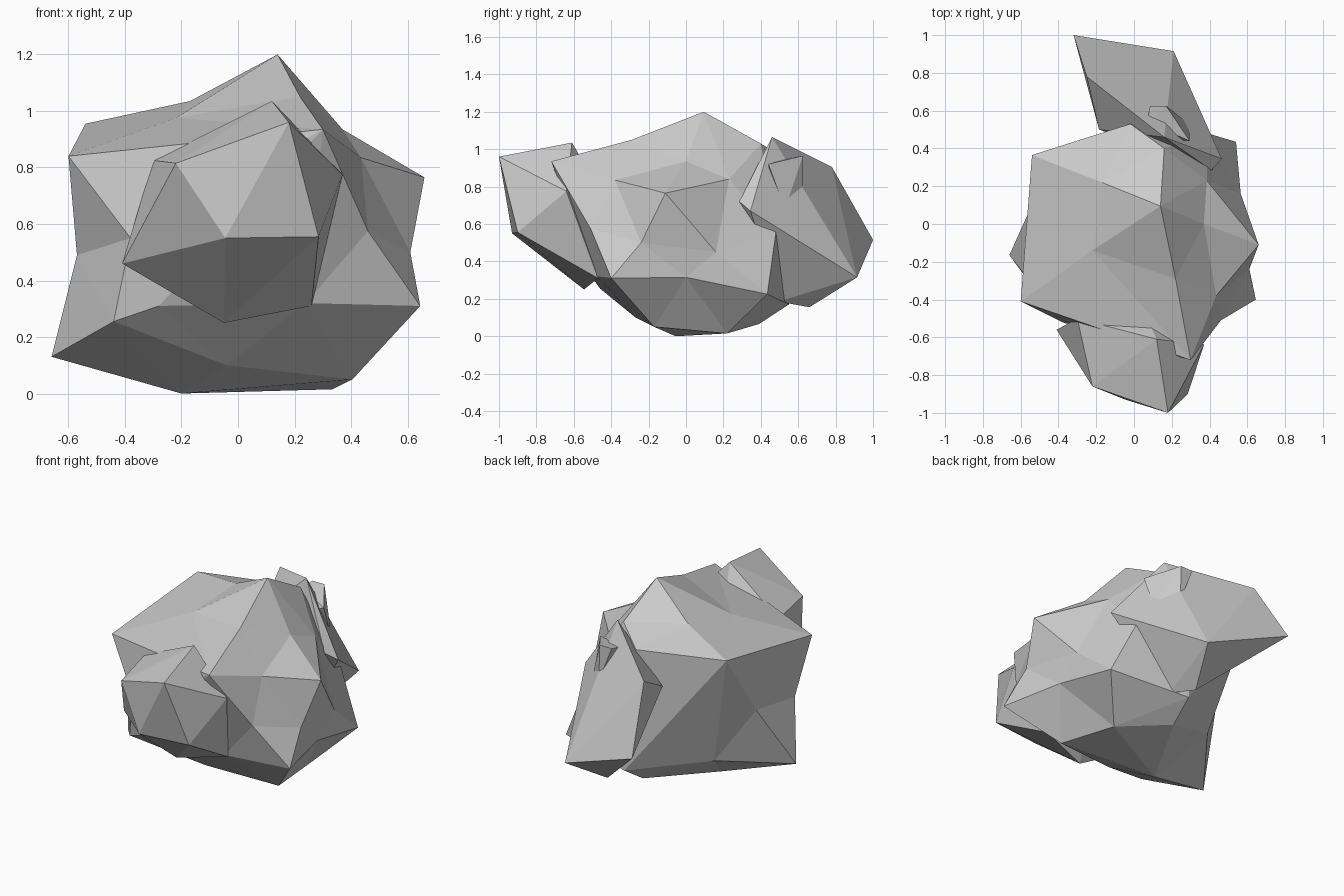
import bpy, bmesh
from mathutils import Vector


def rock(name, corners, centre=None):
    """Faceted stone: wrap corners in a skin; with a centre, dents are kept."""
    bm = bmesh.new()
    real = [Vector(c) for c in corners]
    mid = Vector(centre) if centre else None
    verts = [bm.verts.new((p - mid).normalized() if mid else p) for p in real]
    where = dict(zip(verts, real))
    bmesh.ops.convex_hull(bm, input=verts)
    for v in bm.verts:
        v.co = where[v]
    loose = [v for v in bm.verts if not v.link_faces]
    bmesh.ops.delete(bm, geom=loose, context='VERTS')
    bmesh.ops.recalc_face_normals(bm, faces=bm.faces)
    mesh = bpy.data.meshes.new(name)
    bm.to_mesh(mesh)
    bm.free()
    ob = bpy.data.objects.new(name, mesh)
    bpy.context.collection.objects.link(ob)
    return ob


# Main boulder: crown, shoulders, waist, underside
crown = [(.14, .095, 1.2), (-.17, .22, 1.035), (-.22, -.14, .975), (.22, -.29, 1.05),
         (.37, 0, .935), (.16, .40, 1.03), (-.02, .53, .95)]
shoulders = [(-.54, .365, .955), (-.60, -.41, .84), (.30, -.72, .935), (.435, -.38, .835),
             (.66, -.11, .765), (.385, .23, .84)]
waist = [(.46, -.51, .575), (.61, -.24, .5), (.645, -.40, .31), (.565, .16, .45),
         (.56, 0, .315), (.54, .435, .225), (.39, .48, .55), (-.57, -.28, .49),
         (-.55, .08, .535), (-.38, -.52, .55)]
underside = [(-.66, -.165, .13), (-.44, -.46, .255), (-.28, -.5, .31), (-.04, -.27, .1),
             (.24, -.48, .32), (.405, -.17, .05), (.335, .22, .015), (-.2, -.055, 0),
             (-.36, .23, .22), (.03, .39, .065), (.05, .55, .17)]
rock("main_boulder", crown + shoulders + waist + underside, (0, 0, .5))

# Front outcrop
rock("front_rock", [(.18, -1, .96), (-.22, -.86, .815), (-.045, -.93, .55), (.285, -.9, .555),
                    (-.41, -.56, .46), (-.30, -.5, .825), (.12, -.61, 1.035),
                    (.37, -.64, .775), (-.05, -.545, .25),
                    (.26, -.47, .31), (0, -.35, .6)])

# Back slab
rock("back_rock", [(-.32, 1, .515), (.21, .915, .315), (.465, .345, .67), (.41, .285, .72),
                   (-.185, .5, .75), (-.25, .78, .905), (.16, .46, 1.065),
                   (.09, .66, .155), (.15, .495, .185)])

# Small chip on the back slab
rock("back_chip", [(.17, .625, .965), (.175, .625, .74), (.085, .625, .965),
                   (.29, .53, .68), (.295, .44, .92), (.07, .54, .95), (.15, .45, .85)])
